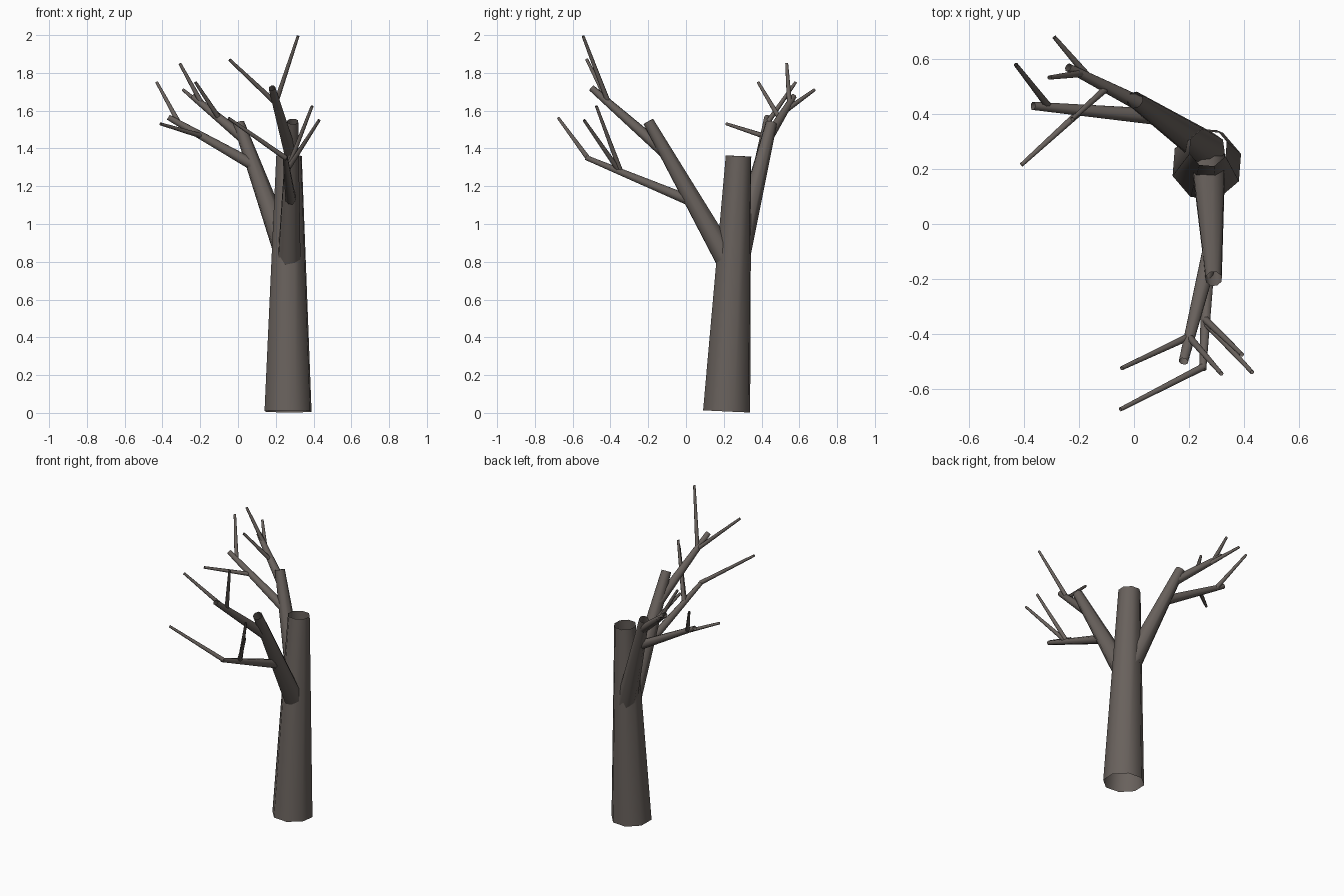
import bpy, bmesh, math
from mathutils import Vector

bark = bpy.data.materials.new("bark")
bark.diffuse_color = (0.14, 0.12, 0.108, 1)


def limb(name, start, end, r0, r1, sides=8):
    """Open-ended tapered tube from start to end."""
    a, b = Vector(start), Vector(end)
    turn = (b - a).to_track_quat('Z', 'Y')
    bm = bmesh.new()
    rings = []
    for centre, r in ((a, r0), (b, r1)):
        ring = []
        for i in range(sides):
            t = 2 * math.pi * (i + 0.5) / sides
            ring.append(bm.verts.new(centre + turn @ Vector((r * math.cos(t), r * math.sin(t), 0))))
        rings.append(ring)
    for i in range(sides):
        j = (i + 1) % sides
        f = bm.faces.new((rings[0][i], rings[0][j], rings[1][j], rings[1][i]))
        f.smooth = True
    me = bpy.data.meshes.new(name)
    bm.to_mesh(me)
    bm.free()
    me.materials.append(bark)
    ob = bpy.data.objects.new(name, me)
    bpy.context.collection.objects.link(ob)
    return ob


# Trunk
limb("trunk", (0.265, 0.215, 0.008), (0.27, 0.278, 1.36), 0.131, 0.071)

# Two main limbs
limb("front_limb", (0.27, 0.24, 0.77), (0.29, -0.20, 1.543), 0.066, 0.031)
limb("back_limb", (0.27, 0.27, 0.80), (0.003, 0.452, 1.535), 0.066, 0.031)

# Secondary branches
branches = [
    ((0.28, 0.03, 1.12), (0.25, -0.53, 1.352), 0.030, 0.014),
    ((0.28, -0.10, 1.37), (0.18, -0.50, 1.72), 0.034, 0.018),
    ((0.085, 0.39, 1.31), (-0.368, 0.43, 1.565), 0.032, 0.016),
    ((0.035, 0.43, 1.45), (-0.24, 0.57, 1.675), 0.030, 0.016),
]
for i, b in enumerate(branches):
    limb(f"branch_{i + 1}", *b)

# Thin twigs: root, tip
twigs = [
    ((0.252, -0.52, 1.35), (-0.05, -0.675, 1.56)),
    ((0.262, -0.36, 1.29), (0.43, -0.54, 1.55)),
    ((0.262, -0.35, 1.29), (0.393, -0.475, 1.625)),
    ((0.20, -0.41, 1.64), (0.318, -0.545, 1.995)),
    ((0.20, -0.41, 1.64), (-0.045, -0.525, 1.87)),
    ((-0.31, 0.427, 1.53), (-0.43, 0.58, 1.75)),
    ((-0.19, 0.415, 1.465), (-0.41, 0.215, 1.53)),
    ((-0.17, 0.54, 1.61), (-0.29, 0.68, 1.71)),
    ((-0.19, 0.548, 1.635), (-0.308, 0.533, 1.85)),
    ((-0.10, 0.495, 1.56), (-0.225, 0.382, 1.75)),
]
for i, (root, tip) in enumerate(twigs):
    limb(f"twig_{i + 1}", root, tip, 0.014, 0.008)
